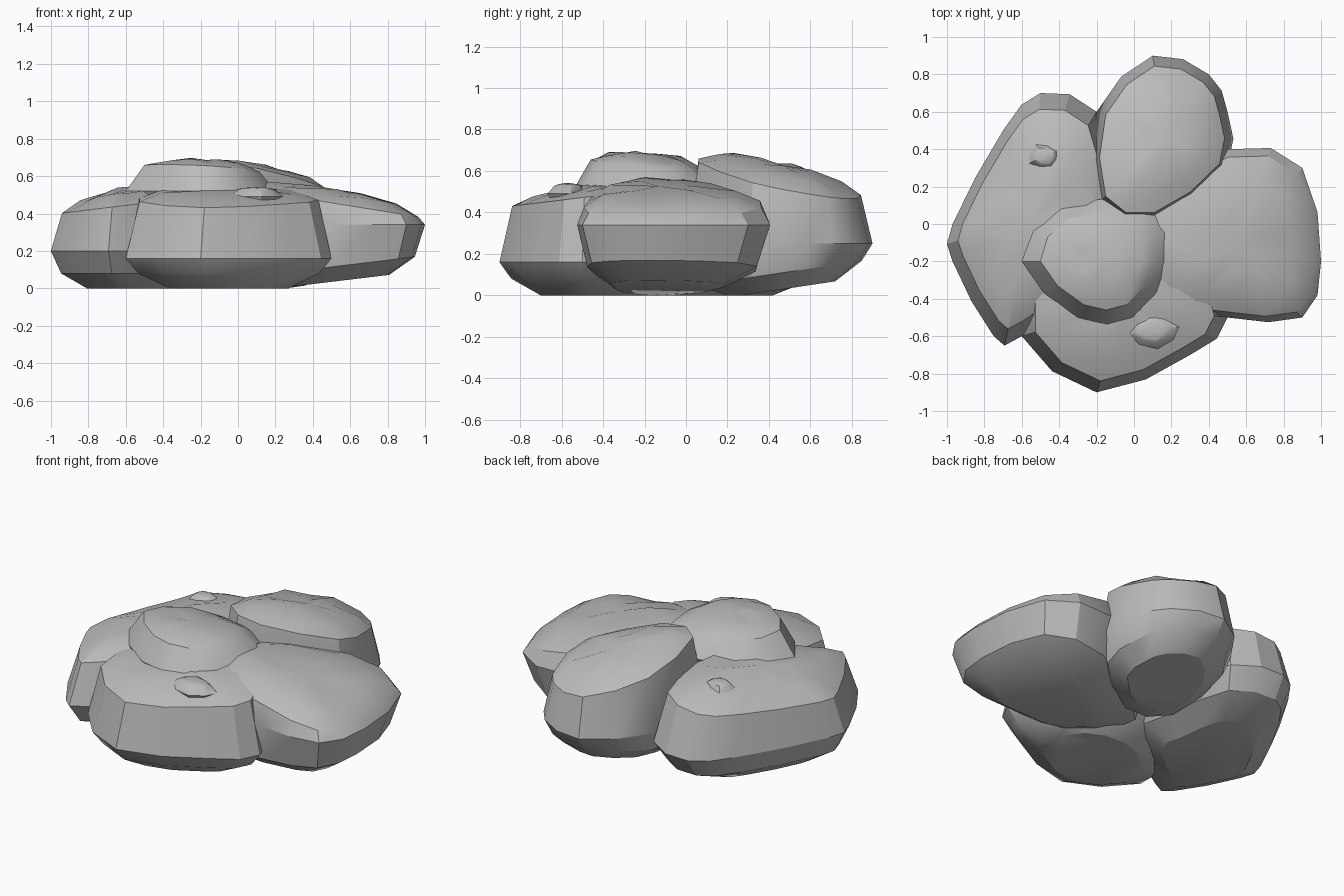
import bpy, bmesh, random
from math import cos, sin, tau
from mathutils import Vector

random.seed(4)
cube = bpy.data.objects.get("Cube")
if cube:
    bpy.data.objects.remove(cube, do_unlink=True)

stone = bpy.data.materials.new("stone grey")
stone.use_nodes = True
grey = (0.5, 0.5, 0.5, 1)
stone.diffuse_color = grey
shader = stone.node_tree.nodes["Principled BSDF"]
shader.inputs["Base Color"].default_value = grey
shader.inputs["Roughness"].default_value = 0.9


def rounded(corners):
    """Insert one curved midpoint between each pair of corners."""
    points = [Vector(corner) for corner in corners]
    count = len(points)
    result = []
    for i, here in enumerate(points):
        following = points[(i + 1) % count]
        beyond = points[(i + 2) % count]
        middle = (here + following) / 2
        outer = (points[i - 1] + beyond) / 2
        result += [here, middle + (middle - outer) / 8]
    return result


def rock(name, corners, girth, rim, crown, tilt=(0, 0), keel=(0, 0),
         base=0, taper=0.87, roughness=0.012):
    """Build a slab with an undercut foot, a leaning wall and a domed, tilted top."""
    outline = rounded(corners)
    centre = sum(outline, Vector((0, 0))) / len(outline)
    shoulder = rim + (crown - rim) * 0.65
    rings = [(0.58, base), (0.88, base + 0.08), (1, girth),
             (taper, rim), (taper * 0.75, shoulder), (taper * 0.35, crown)]

    bm = bmesh.new()
    loops = []
    for scale, height in rings:
        # The top follows one slope and the underside another
        lean = Vector(tilt if height > girth else keel if height < girth else (0, 0))
        wobble = roughness if height > rim else 0
        loop = []
        for point in outline:
            offset = (point - centre) * scale
            z = height + lean.dot(offset) + random.uniform(-wobble, wobble)
            loop.append(bm.verts.new((*(centre + offset), max(z, 0))))
        loops.append(loop)

    # Underside, walls and crown
    bm.faces.new(loops[0])
    for lower, upper in zip(loops, loops[1:]):
        for i in range(len(outline)):
            bm.faces.new((lower[i - 1], lower[i], upper[i], upper[i - 1]))
    peak = bm.verts.new((*centre, crown + roughness / 2))
    for i in range(len(outline)):
        bm.faces.new((loops[-1][i - 1], loops[-1][i], peak))
    bmesh.ops.recalc_face_normals(bm, faces=bm.faces)

    mesh = bpy.data.meshes.new(name)
    bm.to_mesh(mesh)
    bm.free()
    mesh.materials.append(stone)
    obj = bpy.data.objects.new(name, mesh)
    bpy.context.collection.objects.link(obj)
    bpy.ops.object.select_all(action='DESELECT')
    obj.select_set(True)
    bpy.context.view_layer.objects.active = obj
    bpy.ops.object.shade_smooth_by_angle(angle=0.5)


def pebble(name, x, y, width, depth, base, turn):
    """A little stone bedded in the top of a boulder."""
    angles = [turn + tau * i / 4 for i in range(4)]
    corners = [(x + width * cos(a), y + depth * sin(a)) for a in angles]
    rock(name, corners, girth=base + 0.1, rim=base + 0.14, crown=base + 0.15,
         base=base, taper=0.65, roughness=0.002)


# Broad boulder on the right side
rock("side_boulder",
     [(-.97, 0), (-.97, -.2), (-.75, -.6), (-.6, -.6), (-.1, -.2),
      (-.1, .1), (-.2, .6), (-.5, .7), (-.7, .5)],
     girth=0.2, rim=0.45, crown=0.54, tilt=(0.12, 0))

# Tall boulder at the back
rock("back_boulder",
     [(.1, .9), (-.2, .6), (-.2, .1), (.1, 0), (.5, .3), (.5, .6), (.4, .8)],
     girth=0.25, rim=0.55, crown=0.62, tilt=(-0.13, -0.2), keel=(0, 0.15), base=0.03)

# Low boulder on the left side
rock("low_boulder",
     [(1, -.2), (.9, .3), (.5, .4), (-.1, 0), (.1, -.4), (.5, -.5), (.9, -.5)],
     girth=0.34, rim=0.45, crown=0.52, tilt=(-0.16, 0), keel=(0.12, 0), base=0.04, taper=0.92)

# Wide boulder at the front
rock("front_boulder",
     [(-.6, -.6), (-.2, -.9), (.3, -.7), (.5, -.5), (.3, -.1), (-.1, 0), (-.5, -.2)],
     girth=0.16, rim=0.48, crown=0.53, tilt=(0, 0.12))

# Cap stone resting in the middle
rock("cap_stone",
     [(-.6, -.2), (-.3, -.5), (0, -.5), (.2, -.2), (.1, .1), (-.4, .1)],
     girth=0.52, rim=0.64, crown=0.68, tilt=(-0.06, -0.06), base=0.35, taper=0.77)

# Pebbles on the top
pebble("back_pebble", x=-0.48, y=0.36, width=0.1, depth=0.08, base=0.41, turn=0.5)
pebble("front_pebble", x=0.1, y=-0.57, width=0.15, depth=0.1, base=0.39, turn=0.2)
